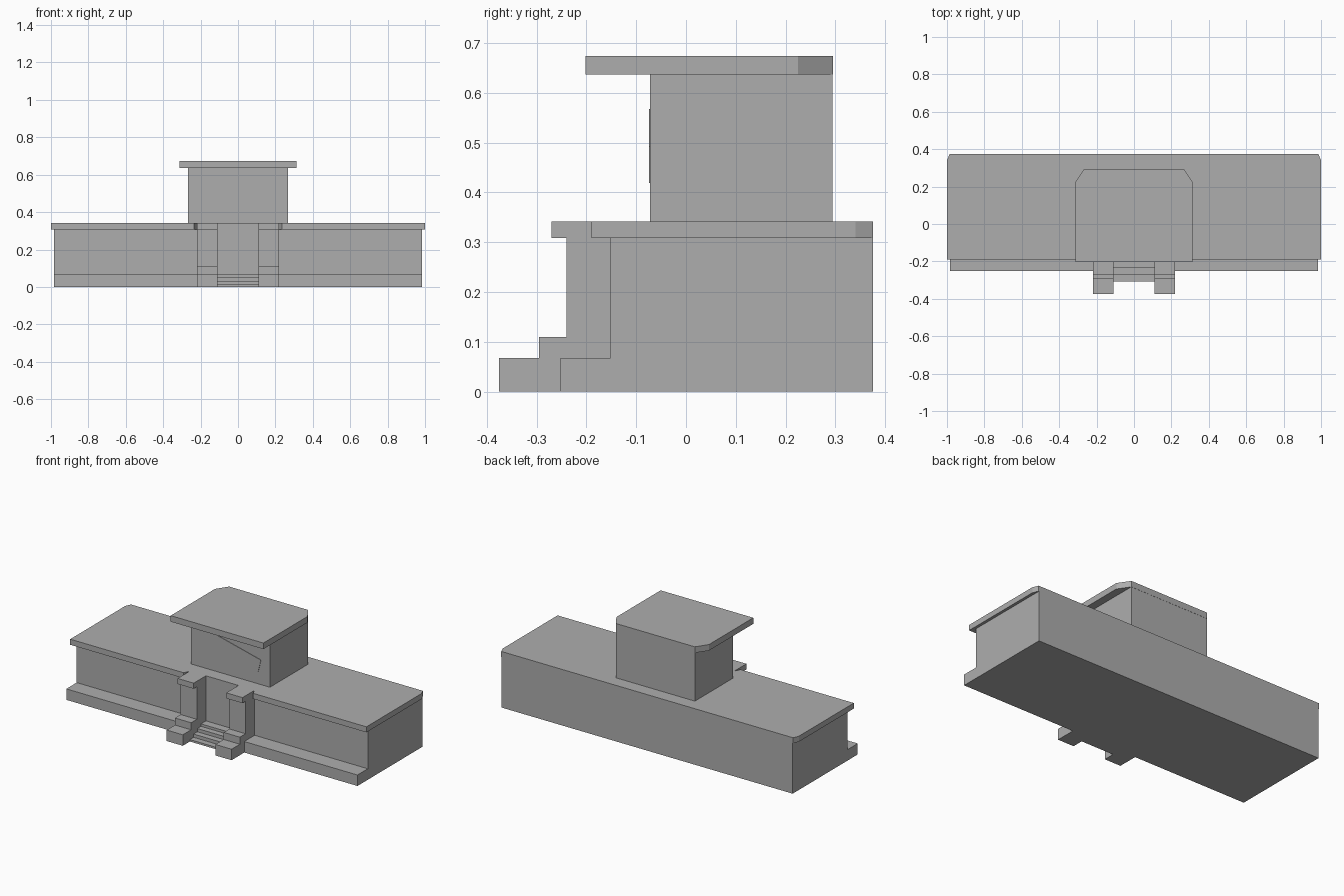
import bpy
import bmesh
from math import radians
from mathutils import Matrix, Vector

cube = bpy.data.objects.get("Cube")
if cube:
    bpy.data.objects.remove(cube, do_unlink=True)

grey = bpy.data.materials.new("plain_grey")
grey.use_nodes = True
colour = (0.42, 0.42, 0.42, 1)
grey.diffuse_color = colour
grey.node_tree.nodes["Principled BSDF"].inputs["Base Color"].default_value = colour


def prism(name, outline, low, high, axis="z"):
    """Extrude an outline: (x, y) along z, or (y, z) along x."""
    bm = bmesh.new()
    place = (lambda p: (p[0], p[1], low)) if axis == "z" else (lambda p: (low, p[0], p[1]))
    face = bm.faces.new([bm.verts.new(place(p)) for p in outline])
    moved = bmesh.ops.extrude_face_region(bm, geom=[face])["geom"]
    offset = Vector((0, 0, high - low)) if axis == "z" else Vector((high - low, 0, 0))
    bmesh.ops.translate(bm, vec=offset, verts=[v for v in moved if isinstance(v, bmesh.types.BMVert)])
    bmesh.ops.recalc_face_normals(bm, faces=bm.faces)
    mesh = bpy.data.meshes.new(name)
    bm.to_mesh(mesh)
    bm.free()
    mesh.materials.append(grey)
    obj = bpy.data.objects.new(name, mesh)
    bpy.context.collection.objects.link(obj)
    return obj


def rect(a0, a1, b0, b1):
    return [(a0, b0), (a1, b0), (a1, b1), (a0, b1)]


def mirrored(half):
    """Complete a +x half outline with its mirror image."""
    return half + [(-x, y) for x, y in reversed(half)]


BACK, WALL = 0.375, -0.152
EAVE, ROOF, PLINTH = 0.308, 0.342, 0.067
SIDE, PIER, DOOR = 0.983, 0.219, 0.11

# Main block
prism("main_walls", rect(-SIDE, SIDE, WALL, BACK), 0, EAVE)

# Plinths and stepped entrance piers on both sides
pier_outline = [(WALL, 0), (-0.375, 0), (-0.375, PLINTH), (-0.295, PLINTH),
                (-0.295, 0.11), (-0.24, 0.11), (-0.24, EAVE), (WALL, EAVE)]
for side, s in (("left", 1), ("right", -1)):
    prism(side + "_plinth", rect(s * PIER, s * SIDE, -0.252, WALL), 0, PLINTH)
    prism(side + "_entrance_pier", pier_outline, s * DOOR, s * PIER, "x")

# Entrance steps
steps = [(WALL, 0)]
height = 0
for front, top in ((-0.307, 0.012), (-0.271, 0.032), (-0.235, 0.052), (-0.2, PLINTH)):
    steps += [(front, height), (front, top)]
    height = top
steps[1] = (-0.307, 0)
prism("entrance_steps", steps + [(WALL, PLINTH)], -DOOR, DOOR, "x")

# Main roof slab with pier caps, entrance notch and clipped corners
prism("main_roof", mirrored([
    (DOOR, WALL), (DOOR, -0.27), (PIER, -0.27), (PIER, -0.155), (0.235, -0.19),
    (1, -0.19), (1, 0.34), (0.985, BACK)]), EAVE, ROOF)

# Upper block, its roof and the tilted sign panel
prism("upper_walls", rect(-0.266, 0.266, -0.072, 0.294), ROOF, 0.637)
prism("upper_roof", mirrored([(0.313, -0.202), (0.313, 0.225), (0.266, 0.295)]), 0.637, 0.674)
panel = prism("sign_panel", rect(-0.157, 0.157, -0.038, 0.038), 0, 0.003)
panel.matrix_world = (Matrix.Translation((0.045, -0.0715, 0.493))
                      @ Matrix.Rotation(radians(13.8), 4, "Y")
                      @ Matrix.Rotation(radians(90), 4, "X"))
